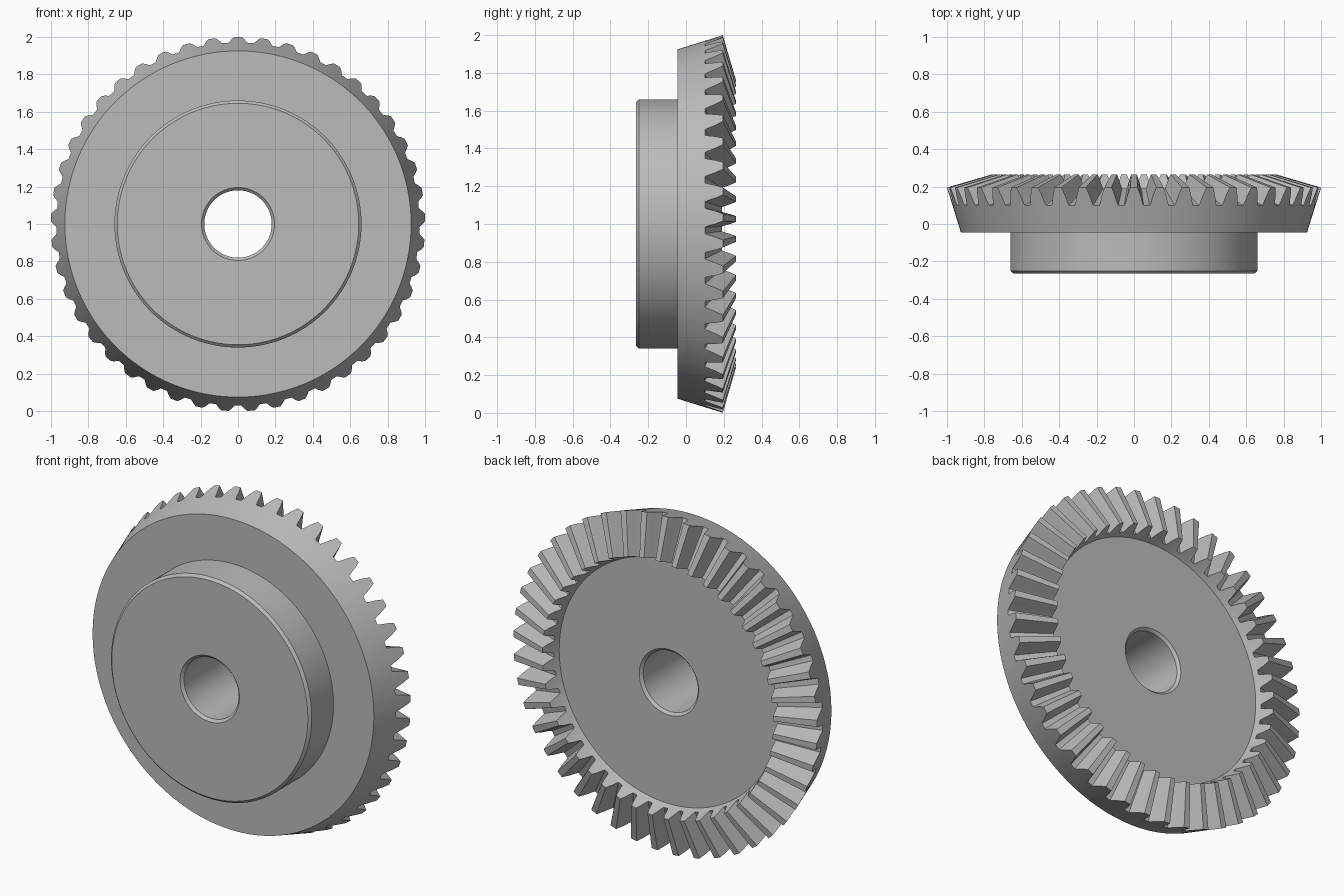
import bpy
import math

cube = bpy.data.objects.get("Cube")
if cube:
    bpy.data.objects.remove(cube, do_unlink=True)

TEETH = 45

# Bare metal
steel = bpy.data.materials.new("grey_steel")
steel.use_nodes = True
colour = (0.5, 0.5, 0.5, 1)
steel.diffuse_color = colour
steel.node_tree.nodes["Principled BSDF"].inputs["Base Color"].default_value = colour

# One tooth across its pitch: (fraction of pitch, height from root to tip)
half_tooth = [(0.14, 1), (0.25, 0.58), (0.34, 0.12), (0.38, 0)]
tooth = [(-f, h) for f, h in reversed(half_tooth)] + half_tooth


def mix(a, b, t):
    return tuple(p + (q - p) * t for p, q in zip(a, b))


def section(h):
    """Closed (radius, y) outline of the gear at tooth height h."""
    return [
        (0.18, -0.25), (0.195, -0.265),            # bore chamfer, front
        (0.645, -0.265), (0.66, -0.25),            # hub
        (0.66, -0.045), (0.925, -0.045),           # front of the rim
        (0.97, 0.10),                              # back cone up to the roots
        mix((0.97, 0.10), (1.0, 0.195), h),        # outer end of the tooth
        mix((0.735, 0.19), (0.76, 0.265), h),      # inner end of the tooth
        (0.735, 0.19), (0.722, 0.16),              # wall of the recess
        (0.195, 0.16), (0.18, 0.145),              # web and rear bore chamfer
    ]


# Sweep the section around the y axis, with the teeth rising and falling
verts, faces = [], []
pitch = 2 * math.pi / TEETH
for i in range(TEETH):
    for f, h in tooth:
        a = (i + f) * pitch
        verts += [(r * math.sin(a), y, 1 + r * math.cos(a)) for r, y in section(h)]

n = len(section(0))
columns = TEETH * len(tooth)
for c in range(columns):
    d = (c + 1) % columns
    for k in range(n):
        m = (k + 1) % n
        faces.append((c * n + k, d * n + k, d * n + m, c * n + m))

mesh = bpy.data.meshes.new("bevel_gear")
mesh.from_pydata(verts, [], faces)
mesh.materials.append(steel)
gear = bpy.data.objects.new("bevel_gear", mesh)
bpy.context.collection.objects.link(gear)

# Close the collapsed root points and make the normals face outwards
bpy.context.view_layer.objects.active = gear
gear.select_set(True)
bpy.ops.object.mode_set(mode="EDIT")
bpy.ops.mesh.select_all(action="SELECT")
bpy.ops.mesh.remove_doubles(threshold=0.0001)
bpy.ops.mesh.normals_make_consistent(inside=False)
bpy.ops.object.mode_set(mode="OBJECT")
bpy.ops.object.shade_smooth_by_angle(angle=math.radians(25))
